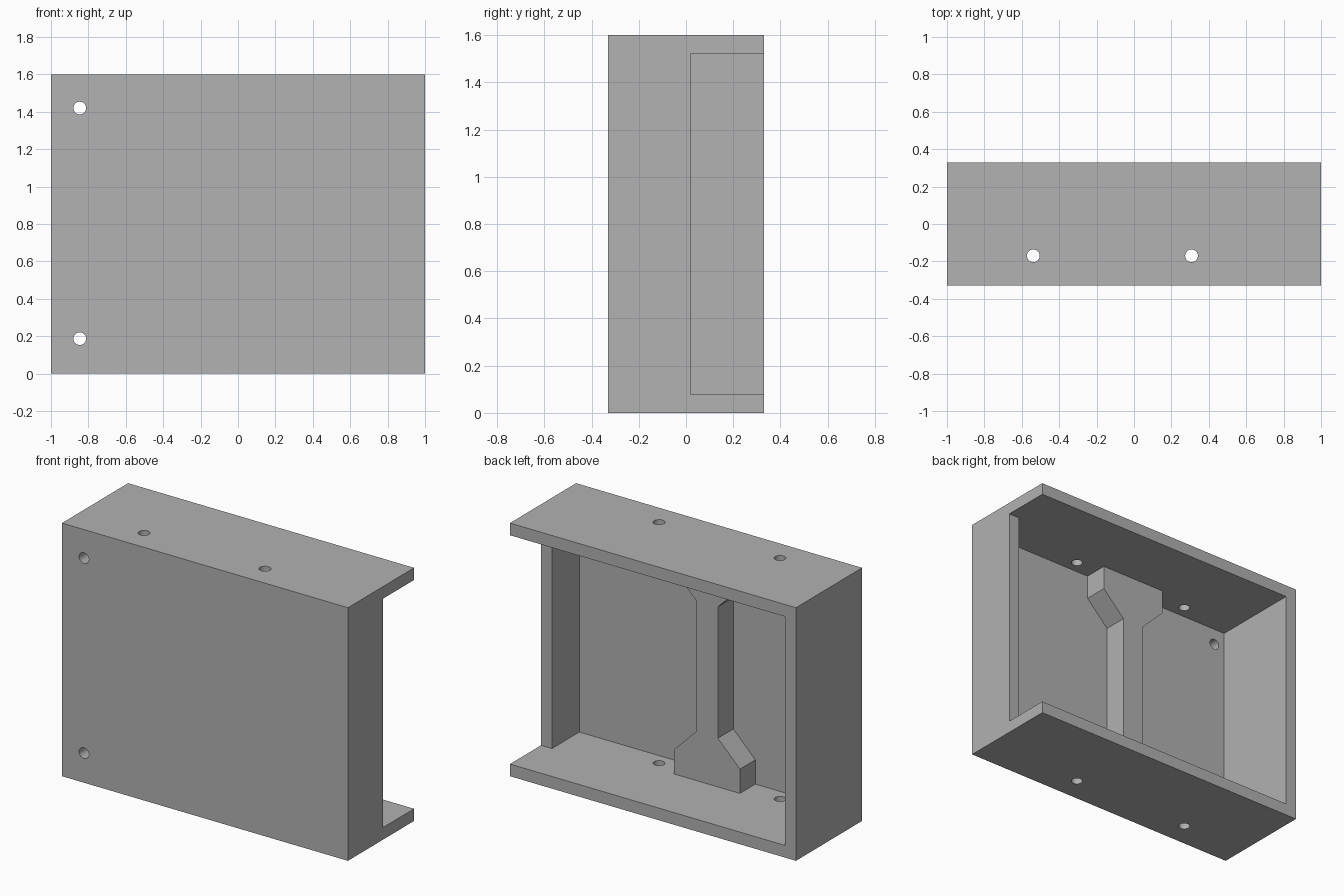
import bpy
import bmesh
from mathutils import Matrix, Vector

default = bpy.data.objects.get("Cube")
if default:
    bpy.data.objects.remove(default, do_unlink=True)

T = 1 / 13                      # wall thickness, also the layout module
HEIGHT, HALF_DEPTH = 1.6, 0.33
FLOOR, CEILING = T, HEIGHT - T
INNER_FRONT = T - HALF_DEPTH    # inside surface of the front wall
SHORT_WALL_BACK = 0.02          # the left wall stops here

grey = bpy.data.materials.new("plain_grey")
grey.use_nodes = True
grey.diffuse_color = (0.445, 0.445, 0.445, 1)
grey.node_tree.nodes["Principled BSDF"].inputs["Base Color"].default_value = grey.diffuse_color


def make_object(name, bm):
    bmesh.ops.recalc_face_normals(bm, faces=bm.faces)
    mesh = bpy.data.meshes.new(name)
    bm.to_mesh(mesh)
    bm.free()
    mesh.materials.append(grey)
    obj = bpy.data.objects.new(name, mesh)
    bpy.context.collection.objects.link(obj)
    return obj


def prism(name, points, travel):
    """Extrude a closed outline along the travel vector."""
    bm = bmesh.new()
    face = bm.faces.new([bm.verts.new(p) for p in points])
    extruded = bmesh.ops.extrude_face_region(bm, geom=[face])["geom"]
    verts = [v for v in extruded if isinstance(v, bmesh.types.BMVert)]
    bmesh.ops.translate(bm, verts=verts, vec=Vector(travel))
    return make_object(name, bm)


def drill(name, centre, length, axis):
    bm = bmesh.new()
    turn = Matrix.Rotation(1.5707963, 4, "X") if axis == "Y" else Matrix()
    bmesh.ops.create_cone(bm, cap_ends=True, segments=32, radius1=0.034, radius2=0.034,
                          depth=length, matrix=Matrix.Translation(centre) @ turn)
    return make_object(name, bm)


# Solid block for the housing
outline = [(-1, -HALF_DEPTH, 0), (1, -HALF_DEPTH, 0), (1, HALF_DEPTH, 0), (-1, HALF_DEPTH, 0)]
housing = prism("housing", outline, (0, 0, HEIGHT))

# Cavity, open at the back and at the rear half of the left side
cavity = [(T - 1, INNER_FRONT), (1 - T, INNER_FRONT), (1 - T, SHORT_WALL_BACK),
          (1.1, SHORT_WALL_BACK), (1.1, 0.5), (T - 1, 0.5)]
cutters = [prism("cavity_cutter", [(x, y, FLOOR) for x, y in cavity], (0, 0, CEILING - FLOOR))]

# Screw holes through the top and bottom plates, and through the front wall
for x in (-7 * T, 4 * T):
    cutters.append(drill("plate_hole_cutter", (x, -0.17, HEIGHT / 2), 2, "Z"))
for z in (0.187, 1.42):
    cutters.append(drill("front_hole_cutter", (-11 * T, -HALF_DEPTH, z), 0.3, "Y"))

bpy.context.view_layer.objects.active = housing
for cutter in cutters:
    cutter.hide_render = True
    cut = housing.modifiers.new("cut", "BOOLEAN")
    cut.operation = "DIFFERENCE"
    cut.solver = "EXACT"
    cut.object = cutter
    bpy.ops.object.modifier_apply(modifier=cut.name)
    bpy.data.objects.remove(cutter, do_unlink=True)

# Brace on the inside of the front wall: narrow stem flaring to a foot at each end
side = [(3 * T, FLOOR), (3 * T, 3 * T), (T, 5 * T)]
side += [(x, HEIGHT - z) for x, z in reversed(side)]
brace_outline = side + [(-x, z) for x, z in reversed(side)]
brace = prism("brace", [(x - T, INNER_FRONT, z) for x, z in brace_outline], (0, 2 * T, 0))

# Smooth the hole walls, keep every other edge sharp
bpy.ops.object.select_all(action="DESELECT")
for obj in (housing, brace):
    obj.select_set(True)
bpy.ops.object.shade_smooth_by_angle(angle=0.5)
